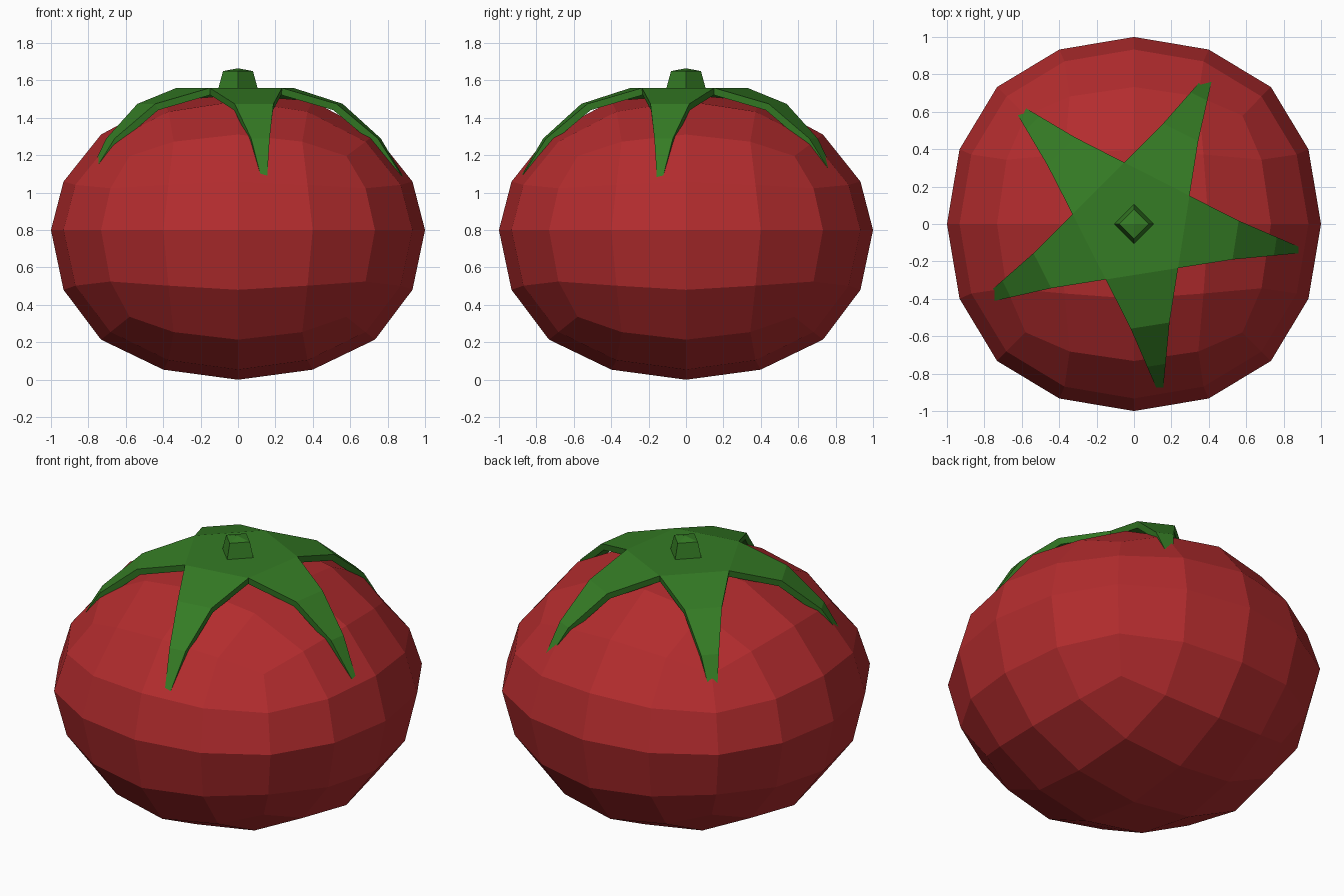
import bpy, bmesh, math
from mathutils import Matrix

if "Cube" in bpy.data.objects:
    bpy.data.objects.remove(bpy.data.objects["Cube"])


def material(name, color):
    m = bpy.data.materials.new(name)
    m.diffuse_color = (*color, 1)
    m.use_nodes = True
    m.node_tree.nodes["Principled BSDF"].inputs["Base Color"].default_value = m.diffuse_color
    return m


def add_object(name, bm, mat):
    bmesh.ops.recalc_face_normals(bm, faces=bm.faces)
    mesh = bpy.data.meshes.new(name)
    bm.to_mesh(mesh)
    bm.free()
    mesh.materials.append(mat)
    ob = bpy.data.objects.new(name, mesh)
    bpy.context.collection.objects.link(ob)
    return ob


red = material("red_skin", (0.45, 0.025, 0.027))
green = material("green_leaf", (0.035, 0.2, 0.018))

# Fruit: a cube subdivided twice, squashed, with a flatter upper half
bm = bmesh.new()
bmesh.ops.create_cube(bm, size=2)
fruit = add_object("fruit", bm, red)
sub = fruit.modifiers.new("round", 'SUBSURF')
sub.levels = sub.render_levels = 2
sub.use_limit_surface = False
bpy.context.view_layer.objects.active = fruit
bpy.ops.object.modifier_apply(modifier=sub.name)

profile = [(0, 0), (0.32, 0.26), (0.585, 0.51), (0.746, 0.69), (0.81, 0.73)]


def flatten(h):
    for (a, za), (b, zb) in zip(profile, profile[1:]):
        if h <= b:
            return za + (zb - za) * (h - a) / (b - a)
    return profile[-1][1]


radius = max(v.co.x for v in fruit.data.vertices)
for v in fruit.data.vertices:
    v.co /= radius
    h = v.co.z * 0.8
    v.co.z = 0.8 + (flatten(h) if h > 0 else h)
for p in fruit.data.polygons:
    p.use_smooth = False

# Calyx: flat pentagon with five drooping pointed sepals
bm = bmesh.new()
rows = [(0.55, 0.105, 1.475), (0.765, 0.05, 1.29), (0.908, 0.013, 1.06)]
notches = []
for i in range(5):
    a = math.radians(27 + 72 * i)
    notches.append(bm.verts.new((0.333 * math.cos(a), 0.333 * math.sin(a), 1.56)))
bm.faces.new(notches)
for i in range(5):
    turn = Matrix.Rotation(math.radians(63 + 72 * i), 4, 'Z')
    right, left = notches[i], notches[(i + 1) % 5]
    for along, half, z in rows:
        r = bm.verts.new((along, -half, z))
        l = bm.verts.new((along, half, z))
        bmesh.ops.transform(bm, matrix=turn, verts=[r, l])
        bm.faces.new((right, r, l, left))
        right, left = r, l
calyx = add_object("calyx", bm, green)
if calyx.data.polygons[0].normal.z < 0:
    calyx.data.flip_normals()
solid = calyx.modifiers.new("thickness", 'SOLIDIFY')
solid.thickness = 0.038
solid.offset = -1

# Stem: short four-sided taper with a slightly pointed top
bm = bmesh.new()
rings = []
for r, z in [(0.11, 1.54), (0.08, 1.65)]:
    rings.append([bm.verts.new((r * math.cos(k * math.pi / 2),
                                r * math.sin(k * math.pi / 2), z)) for k in range(4)])
apex = bm.verts.new((0, 0, 1.665))
for k in range(4):
    n = (k + 1) % 4
    bm.faces.new((rings[0][k], rings[0][n], rings[1][n], rings[1][k]))
    bm.faces.new((rings[1][k], rings[1][n], apex))
bm.faces.new(rings[0][::-1])
add_object("stem", bm, green)
